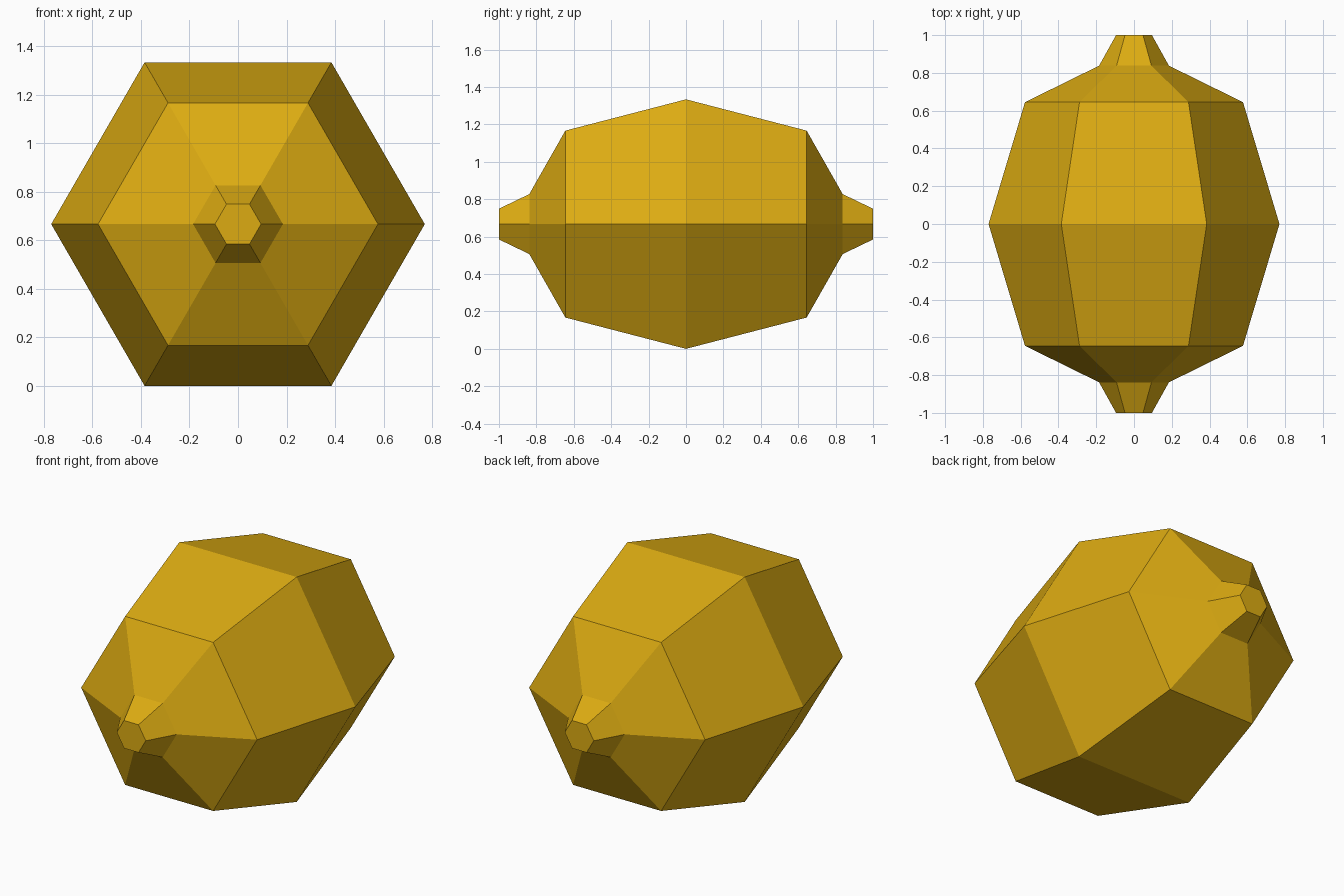
import bpy, bmesh, math

if "Cube" in bpy.data.objects:
    bpy.data.objects.remove(bpy.data.objects["Cube"])

SIDES = 6
CENTRE_Z = 0.667
# Front half of the profile: (distance along y, corner radius)
HALF = [(-1.0, 0.095), (-0.838, 0.185), (-0.645, 0.577)]
PROFILE = HALF + [(0.0, 0.77)] + [(-y, r) for y, r in reversed(HALF)]

gold = bpy.data.materials.new("golden_yellow")
gold.diffuse_color = (0.72, 0.41, 0.006, 1)
gold.use_nodes = True
gold.node_tree.nodes["Principled BSDF"].inputs["Base Color"].default_value = gold.diffuse_color

# Six-sided barrel with a small tapered stub at each end
bm = bmesh.new()
rings = []
for y, r in PROFILE:
    angles = [2 * math.pi * i / SIDES for i in range(SIDES)]
    rings.append([bm.verts.new((r * math.cos(a), y, CENTRE_Z + r * math.sin(a)))
                  for a in angles])

for a, b in zip(rings, rings[1:]):
    for i in range(SIDES):
        j = (i + 1) % SIDES
        bm.faces.new((a[i], a[j], b[j], b[i]))

# End caps
bm.faces.new(rings[0])
bm.faces.new(rings[-1])
bmesh.ops.recalc_face_normals(bm, faces=bm.faces)

mesh = bpy.data.meshes.new("barrel_body")
bm.to_mesh(mesh)
bm.free()
mesh.materials.append(gold)
bpy.context.collection.objects.link(bpy.data.objects.new("barrel_body", mesh))
